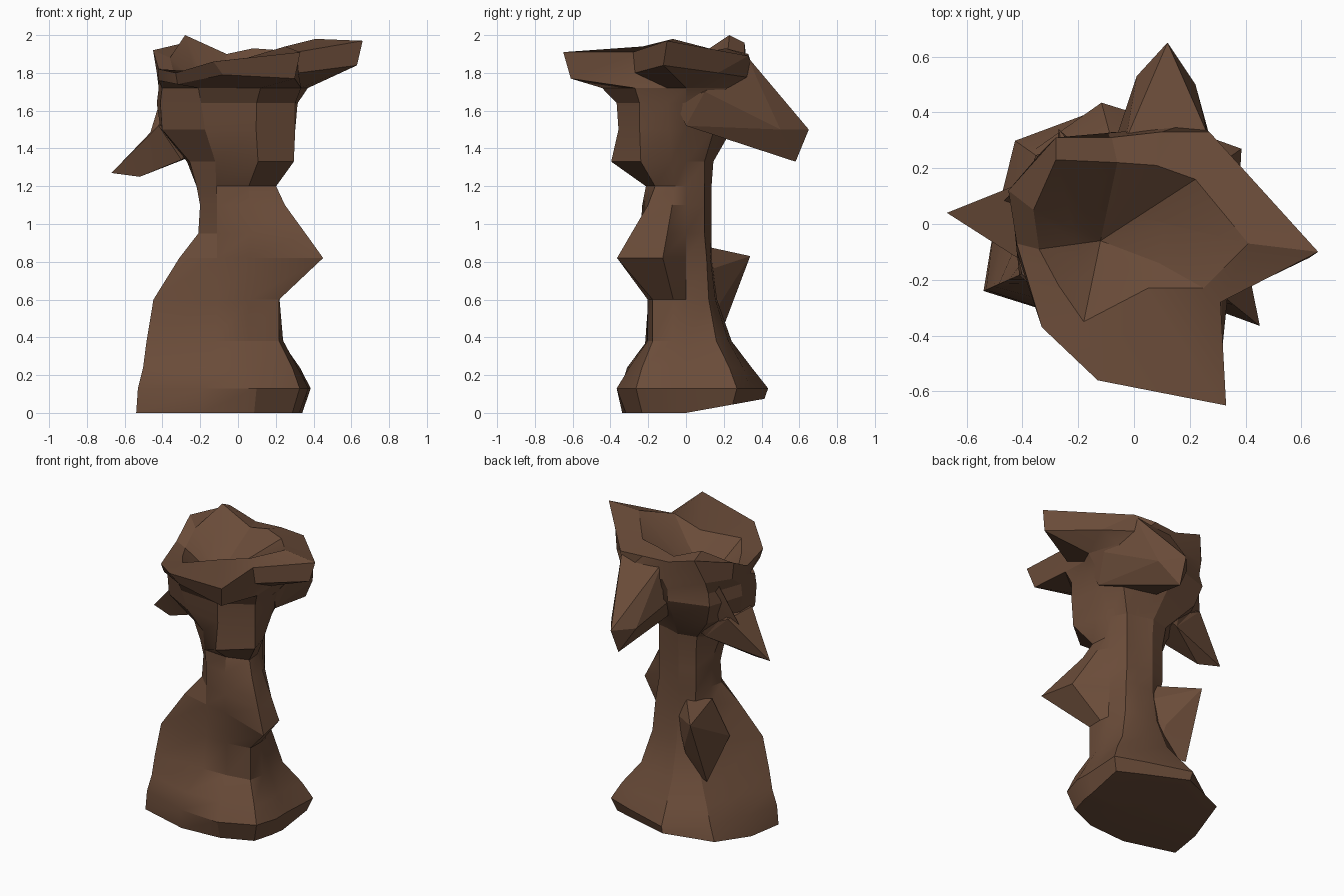
import bpy, bmesh, math
from mathutils import Vector

bark = bpy.data.materials.new("brown bark")
bark.diffuse_color = (0.145, 0.072, 0.041, 1)


def finish(bm, name, angle):
    bmesh.ops.recalc_face_normals(bm, faces=bm.faces)
    me = bpy.data.meshes.new(name)
    bm.to_mesh(me)
    bm.free()
    ob = bpy.data.objects.new(name, me)
    me.materials.append(bark)
    bpy.context.collection.objects.link(ob)
    bpy.ops.object.select_all(action='DESELECT')
    bpy.context.view_layer.objects.active = ob
    ob.select_set(True)
    bpy.ops.object.shade_smooth_by_angle(angle=math.radians(angle))
    return ob


def hull(name, pts):
    """Angular broken branch: convex solid around its corner points."""
    bm = bmesh.new()
    for p in pts:
        bm.verts.new(p)
    bmesh.ops.convex_hull(bm, input=bm.verts)
    loose = [v for v in bm.verts if not v.link_faces]
    bmesh.ops.delete(bm, geom=loose, context='VERTS')
    return finish(bm, name, 12)


# Profiles: height, then the radius at each compass angle
angles = [0, 35, 60, 105, 145, 180, 204, 240, 285, 321, 343]
roots = [
    (0.00, .34, .43, .36, .43, .52, .50, .59, .39, .33, .37, .34),
    (0.13, .37, .47, .39, .45, .45, .46, .58, .40, .38, .42, .39),
    (0.24, .30, .40, .35, .36, .38, .39, .55, .36, .31, .37, .33),
    (0.38, .24, .28, .26, .25, .28, .30, .53, .24, .21, .28, .25),
    (0.60, .21, .21, .18, .17, .18, .21, .49, .22, .21, .28, .23),
    (0.82, .20, .19, .15, .14, .16, .18, .34, .22, .23, .58, .42),
]
trunk = [
    (0.95, .20, .17, .13, .14, .18, .19, .23, .22, .25, .46, .34),
    (1.10, .20, .17, .125, .14, .18, .20, .22, .22, .24, .32, .25),
    (1.20, .19, .17, .125, .14, .18, .22, .24, .23, .22, .26, .20),
    (1.33, .19, .17, .13, .15, .20, .27, .28, .24, .41, .38, .26),
    (1.50, .27, .26, .21, .25, .38, .41, .44, .35, .37, .39, .30),
    (1.64, .31, .33, .32, .34, .43, .43, .45, .39, .38, .39, .33),
    (1.72, .37, .37, .36, .34, .41, .42, .44, .42, .46, .43, .34),
]
rings = [[Vector((r * math.cos(math.radians(a)), r * math.sin(math.radians(a)), row[0]))
          for a, r in zip(angles, row[1:])] for row in roots + trunk]
for p in rings[0]:  # underside tilts up towards the back
    p.z = .18 * max(0, p.y)

# Jagged crown: underside, outer rim, then the lip of the hollow
under = [(.63, -.12, 1.84), (.41, .17, 1.80), (.22, .37, 1.77), (-.05, .33, 1.78),
         (-.33, .26, 1.80), (-.43, .11, 1.80), (-.42, -.10, 1.76), (-.32, -.35, 1.74),
         (-.08, -.53, 1.79), (.30, -.61, 1.77), (.32, -.27, 1.80)]
rim = [(.66, -.10, 1.97), (.27, .33, 1.89), (.10, .33, 1.90), (-.08, .31, 1.90),
       (-.28, .31, 1.96), (-.45, .12, 1.92), (-.42, -.07, 1.82), (-.33, -.37, 1.80),
       (-.13, -.56, 1.86), (.33, -.65, 1.91), (.31, -.28, 1.91)]
lip = [(.41, -.07, 1.98), (.22, .16, 1.92), (.08, .21, 1.93), (-.06, .22, 1.90),
       (-.28, .23, 2.00), (-.36, .05, 1.88), (-.34, -.09, 1.80), (-.27, -.22, 1.81),
       (-.18, -.35, 1.84), (.05, -.23, 1.88), (.25, -.23, 1.94)]
pit = Vector((-.12, -.06, 1.64))
rings += [[Vector(p) for p in ring] for ring in (under, rim, lip)]
rings.append([p.lerp(pit, .6) for p in rings[-1]])
rings[-1][0] = Vector((.11, .00, 1.82))
rings[-1][10] = Vector((.09, -.14, 1.82))

bm = bmesh.new()
loops = [[bm.verts.new(p) for p in ring] for ring in rings]
n = len(angles)
for lo, hi in zip(loops, loops[1:]):
    for i in range(n):
        j = (i + 1) % n
        bm.faces.new((lo[i], lo[j], hi[j], hi[i]))
base = bm.verts.new((0, -.05, 0))
floor = bm.verts.new(pit)
for i in range(n):
    j = (i + 1) % n
    bm.faces.new((loops[0][j], loops[0][i], base))
    bm.faces.new((loops[-1][i], loops[-1][j], floor))
finish(bm, "hollow_stump", 22)

# Broad broken branch running from the crown out to the back
hull("back_branch", [(-.03, .30, 1.88), (.26, .33, 1.88), (.25, .38, 1.76), (.02, .38, 1.74),
                     (.31, -.06, 1.65), (.33, .10, 1.70), (.29, .00, 1.52), (-.05, .08, 1.52),
                     (.12, .65, 1.50), (.11, .58, 1.33), (.22, .50, 1.50), (.01, .53, 1.50),
                     (.24, .19, 1.49), (-.10, .20, 1.66)])
# Drooping spur on the left, with the web of bark joining it to the crown
hull("left_spur", [(-.67, .04, 1.27), (-.52, .00, 1.25), (-.42, .14, 1.53), (-.42, -.12, 1.52),
                   (-.30, -.06, 1.34), (-.24, .13, 1.36), (-.20, .02, 1.56), (-.15, .13, 1.40)])
hull("spur_web", [(-.38, .18, 1.76), (-.22, .26, 1.76), (-.15, .13, 1.40), (-.24, .13, 1.36),
                  (-.43, .08, 1.53), (-.52, .02, 1.30), (.00, .10, 1.50), (-.20, .00, 1.60)])
# Thorn low on the back, its underside running down into the roots
hull("back_thorn", [(-.27, .34, .83), (-.08, .11, .88), (-.20, .00, .87), (-.11, .18, .58),
                    (-.28, .17, .38), (-.30, -.05, .62), (.00, .10, .75), (-.10, .10, .40)])
